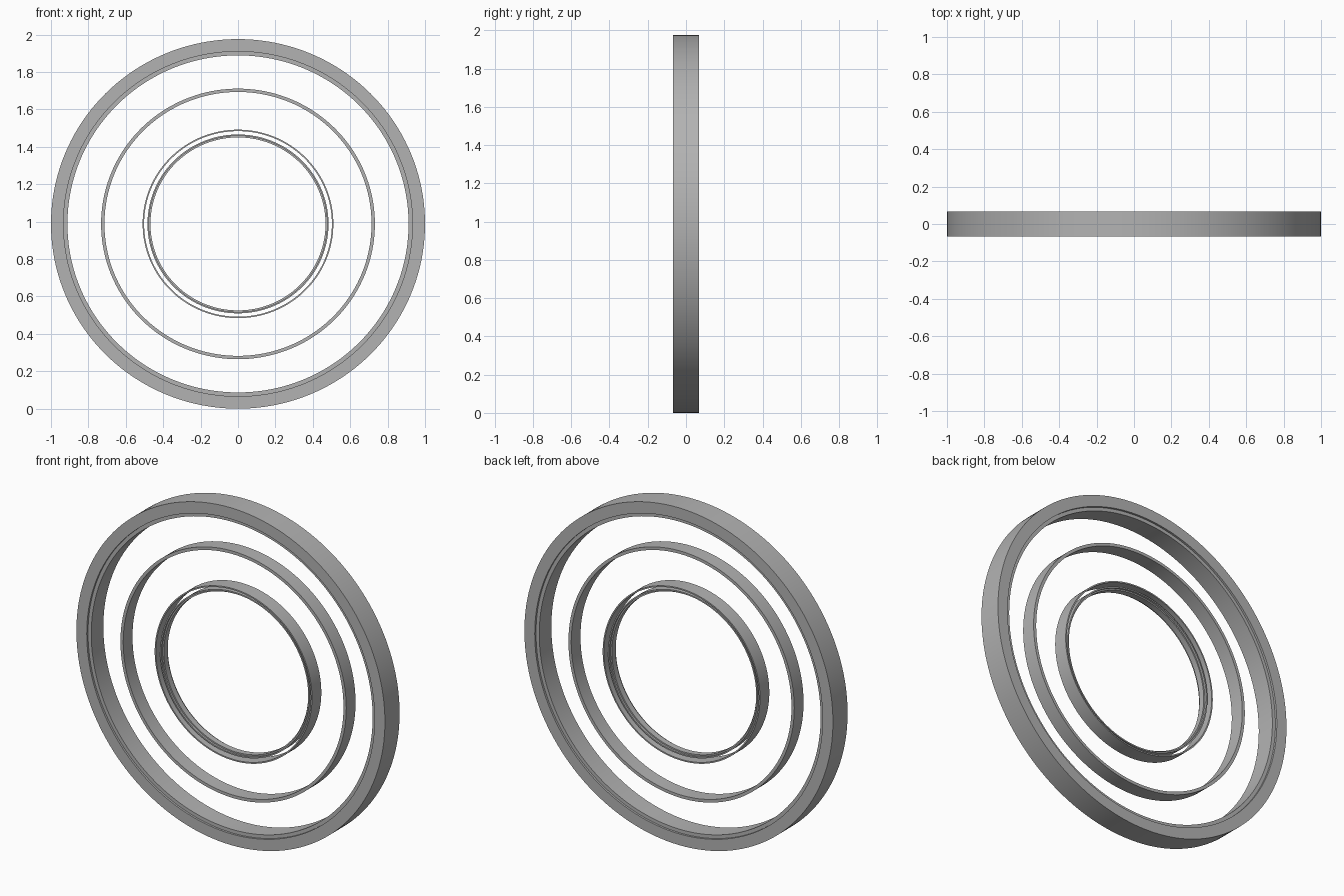
import bpy, bmesh, math

SEGMENTS = 160
SQUASH = 0.988          # rings are very slightly shorter than wide

if "Cube" in bpy.data.objects:
    bpy.data.objects.remove(bpy.data.objects["Cube"], do_unlink=True)

gray = bpy.data.materials.new("neutral gray")
color = (0.45, 0.45, 0.45, 1)
gray.use_nodes = True
gray.diffuse_color = color
gray.node_tree.nodes["Principled BSDF"].inputs["Base Color"].default_value = color


def ring(name, profile):
    """Revolve a closed (radius, y) profile around the y axis."""
    bm = bmesh.new()
    loops = []
    for i in range(SEGMENTS):
        a = 2 * math.pi * i / SEGMENTS
        loops.append([bm.verts.new((r * math.cos(a), y, SQUASH * (1 + r * math.sin(a))))
                      for r, y in profile])
    n = len(profile)
    for i in range(SEGMENTS):
        p, q = loops[i], loops[(i + 1) % SEGMENTS]
        for j in range(n):
            k = (j + 1) % n
            bm.faces.new((p[j], p[k], q[k], q[j]))
    bmesh.ops.recalc_face_normals(bm, faces=bm.faces)
    mesh = bpy.data.meshes.new(name)
    bm.to_mesh(mesh)
    bm.free()
    mesh.materials.append(gray)
    obj = bpy.data.objects.new(name, mesh)
    bpy.context.collection.objects.link(obj)
    bpy.ops.object.select_all(action='DESELECT')
    obj.select_set(True)
    bpy.context.view_layer.objects.active = obj
    bpy.ops.object.shade_smooth_by_angle(angle=math.radians(30))


def band(outer, inner, half):
    """Plain rectangular section."""
    return [(outer, -half), (outer, half), (inner, half), (inner, -half)]


def stepped(outer, step, inner, half, lip_half):
    """Rectangular section with a shallower lip on its inner side."""
    return [(outer, -half), (outer, half), (step, half), (step, lip_half),
            (inner, lip_half), (inner, -lip_half), (step, -lip_half), (step, -half)]


# Heavy outer rim with a recessed inner lip
ring("outer_rim", stepped(1.0, 0.933, 0.912, 0.068, 0.056))
# Slim middle hoop
ring("middle_hoop", band(0.732, 0.714, 0.043))
# Fine hoop around the centre
ring("inner_hoop", band(0.510, 0.502, 0.043))
# Innermost hoop with its own lip
ring("centre_hoop", stepped(0.484, 0.476, 0.468, 0.030, 0.018))
